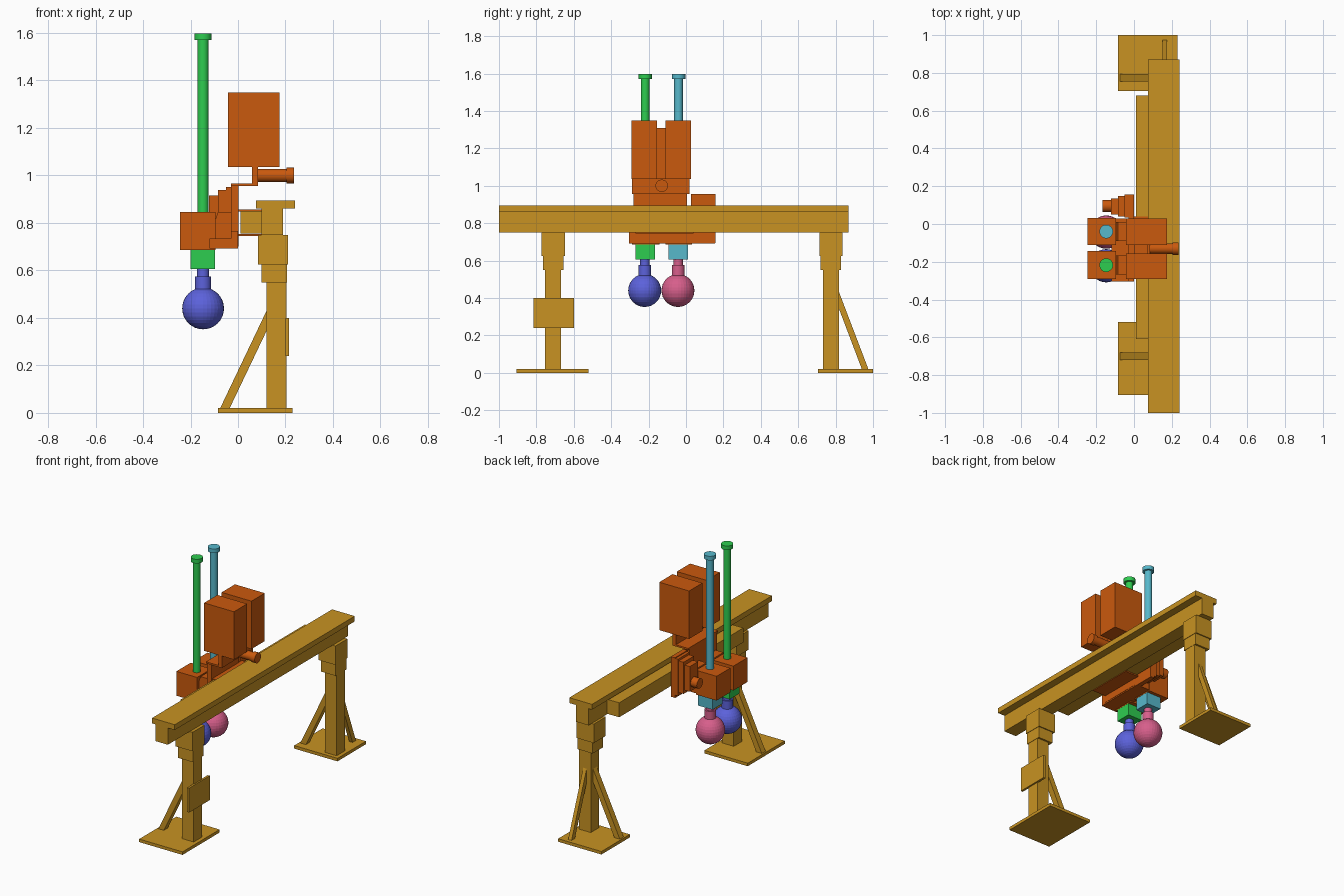
import bpy, bmesh, math
from mathutils import Vector

if "Cube" in bpy.data.objects:
    bpy.data.objects.remove(bpy.data.objects["Cube"])


def material(name, rgb):
    m = bpy.data.materials.new(name)
    m.diffuse_color = (*rgb, 1)
    m.use_nodes = True
    m.node_tree.nodes["Principled BSDF"].inputs["Base Color"].default_value = m.diffuse_color
    return m


OCHRE = material("ochre", (0.58, 0.29, 0.016))
ORANGE = material("orange", (0.59, 0.10, 0.004))
GREEN = material("green", (0.027, 0.61, 0.08))
CYAN = material("cyan", (0.095, 0.48, 0.60))
BLUE = material("blue", (0.107, 0.122, 0.71))
PINK = material("pink", (0.68, 0.114, 0.26))


def finish(bm, name, mat, smooth=False):
    bmesh.ops.recalc_face_normals(bm, faces=bm.faces)
    me = bpy.data.meshes.new(name)
    bm.to_mesh(me)
    bm.free()
    me.materials.append(mat)
    ob = bpy.data.objects.new(name, me)
    bpy.context.collection.objects.link(ob)
    if smooth:
        bpy.context.view_layer.objects.active = ob
        ob.select_set(True)
        bpy.ops.object.shade_smooth_by_angle(angle=math.radians(35))
        ob.select_set(False)
    return ob


def box(name, mat, x, y, z):
    """Box from (min, max) ranges on each axis."""
    bm = bmesh.new()
    bmesh.ops.create_cube(bm, size=1)
    for v in bm.verts:
        v.co = Vector((r[0] + (c + 0.5) * (r[1] - r[0]) for r, c in zip((x, y, z), v.co)))
    return finish(bm, name, mat)


def lathe(name, mat, origin, profile, axis="Z", sides=32, smooth=True):
    """Turned part from (radius, height) pairs, along Z or X."""
    bm = bmesh.new()
    rings = []
    for r, h in profile:
        ring = []
        for i in range(sides):
            a = 2 * math.pi * i / sides
            u, w = r * math.cos(a), r * math.sin(a)
            co = Vector((u, w, h)) if axis == "Z" else Vector((h, u, w))
            ring.append(bm.verts.new(co + Vector(origin)))
        rings.append(ring)
    for a, b in zip(rings, rings[1:]):
        for i in range(sides):
            j = (i + 1) % sides
            bm.faces.new((a[i], a[j], b[j], b[i]))
    bm.faces.new(rings[0])
    bm.faces.new(rings[-1])
    return finish(bm, name, mat, smooth)


def extrude(name, mat, points, lo, hi, axis):
    """Side profile extruded along Y (x,z points) or X (y,z points)."""
    bm = bmesh.new()
    ends = []
    for d in (lo, hi):
        ends.append([bm.verts.new((p, d, q) if axis == "Y" else (d, p, q)) for p, q in points])
    n = len(points)
    for i in range(n):
        j = (i + 1) % n
        bm.faces.new((ends[0][i], ends[0][j], ends[1][j], ends[1][i]))
    bm.faces.new(ends[0])
    bm.faces.new(ends[1])
    return finish(bm, name, mat)


# Gantry beam with cap and linear rail
box("beam", OCHRE, (0.10, 0.19), (-1, 0.87), (0.75, 0.86))
box("beam_cap", OCHRE, (0.075, 0.24), (-1, 0.87), (0.86, 0.895))
box("rail_beam", OCHRE, (0.01, 0.10), (-0.61, 0.68), (0.755, 0.85))

# Legs, sleeves, feet and braces
for side, yc, foot in (("front", -0.71, (-0.905, -0.52)), ("back", 0.775, (0.705, 1.0))):
    box(side + "_foot", OCHRE, (-0.085, 0.23), foot, (0, 0.02))
    box(side + "_leg", OCHRE, (0.12, 0.205), (yc - 0.043, yc + 0.043), (0.02, 0.56))
    box(side + "_lower_sleeve", OCHRE, (0.098, 0.207), (yc - 0.055, yc + 0.055), (0.55, 0.63))
    box(side + "_upper_sleeve", OCHRE, (0.085, 0.21), (yc - 0.062, yc + 0.062), (0.625, 0.75))
    by = yc + (0.01 if side == "front" else 0.0)
    extrude(side + "_brace", OCHRE,
            [(-0.075, 0.02), (-0.035, 0.02), (0.125, 0.355), (0.125, 0.44)],
            by - 0.02, by + 0.02, "Y")
extrude("back_outer_brace", OCHRE,
        [(0.94, 0.02), (0.975, 0.02), (0.815, 0.44), (0.815, 0.35)], 0.15, 0.175, "X")
box("leg_control_box", OCHRE, (0.20, 0.215), (-0.815, -0.60), (0.24, 0.40))

# Carriage riding on the rail
box("carriage_plate", ORANGE, (-0.03, 0.002), (-0.28, 0.005), (0.70, 0.96))
box("carriage_foot", ORANGE, (-0.12, 0.0), (-0.305, 0.03), (0.692, 0.735))
box("carriage_lower_block", ORANGE, (-0.03, 0.0), (-0.305, 0.155), (0.692, 0.765))
for z in (0.746, 0.848):
    box("rail_slide", ORANGE, (0.0, 0.10), (-0.27, 0.04), (z, z + 0.008))
box("shelf", ORANGE, (-0.03, 0.085), (-0.29, 0.02), (0.955, 0.966))
box("motor_bracket", ORANGE, (0.06, 0.085), (-0.29, 0.02), (0.96, 1.04))
box("motor_divider", ORANGE, (0.0, 0.075), (-0.16, -0.10), (1.035, 1.31))
lathe("knob", ORANGE, (0, -0.13, 1.0),
      [(0.028, 0.08), (0.028, 0.205), (0.033, 0.205), (0.033, 0.235)], "X")

# Stepped side drive
for x, h, y in (((-0.03, 0), (0.695, 0.957), (0.028, 0.157)),
                ((-0.05, -0.03), (0.71, 0.952), (0.035, 0.155)),
                ((-0.085, -0.05), (0.73, 0.938), (0.04, 0.147)),
                ((-0.122, -0.085), (0.75, 0.915), (0.05, 0.135))):
    box("side_drive_step", ORANGE, x, y, h)
lathe("side_drive_shaft", ORANGE, (0, 0.095, 0.80), [(0.032, -0.167), (0.032, -0.12)], "X")

# Two dispensing heads, each with motor, rod, clamp and ball
heads = (("front", -0.218, (-0.292, -0.155), (-0.29, -0.142), GREEN, BLUE),
         ("back", -0.04, (-0.11, 0.028), (-0.11, 0.032), CYAN, PINK))
for side, y, motor, body, tube, ball in heads:
    x = -0.147
    box(side + "_motor", ORANGE, (-0.042, 0.175), motor, (1.035, 1.35))
    box(side + "_head", ORANGE, (-0.245, -0.095), body, (0.685, 0.845))
    extrude(side + "_head_mount", ORANGE,
            [(-0.10, 0.73), (-0.03, 0.73), (-0.03, 0.845), (-0.085, 0.845), (-0.10, 0.80)],
            y - 0.05, y + 0.05, "Y")
    box(side + "_clamp", tube, (x - 0.053, x + 0.051), (y - 0.053, y + 0.051), (0.605, 0.687))
    lathe(side + "_rod", tube, (x, y, 0),
          [(0.023, 0.84), (0.023, 1.57), (0.036, 1.57), (0.036, 1.597)])
    lathe(side + "_neck", ball, (x, y - 0.002, 0),
          [(0.034, 0.50), (0.034, 0.575), (0.025, 0.575), (0.025, 0.607)])
    bm = bmesh.new()
    bmesh.ops.create_uvsphere(bm, u_segments=32, v_segments=16, radius=0.088)
    bmesh.ops.translate(bm, verts=bm.verts, vec=(x, y - 0.003, 0.44))
    finish(bm, side + "_ball", ball)
